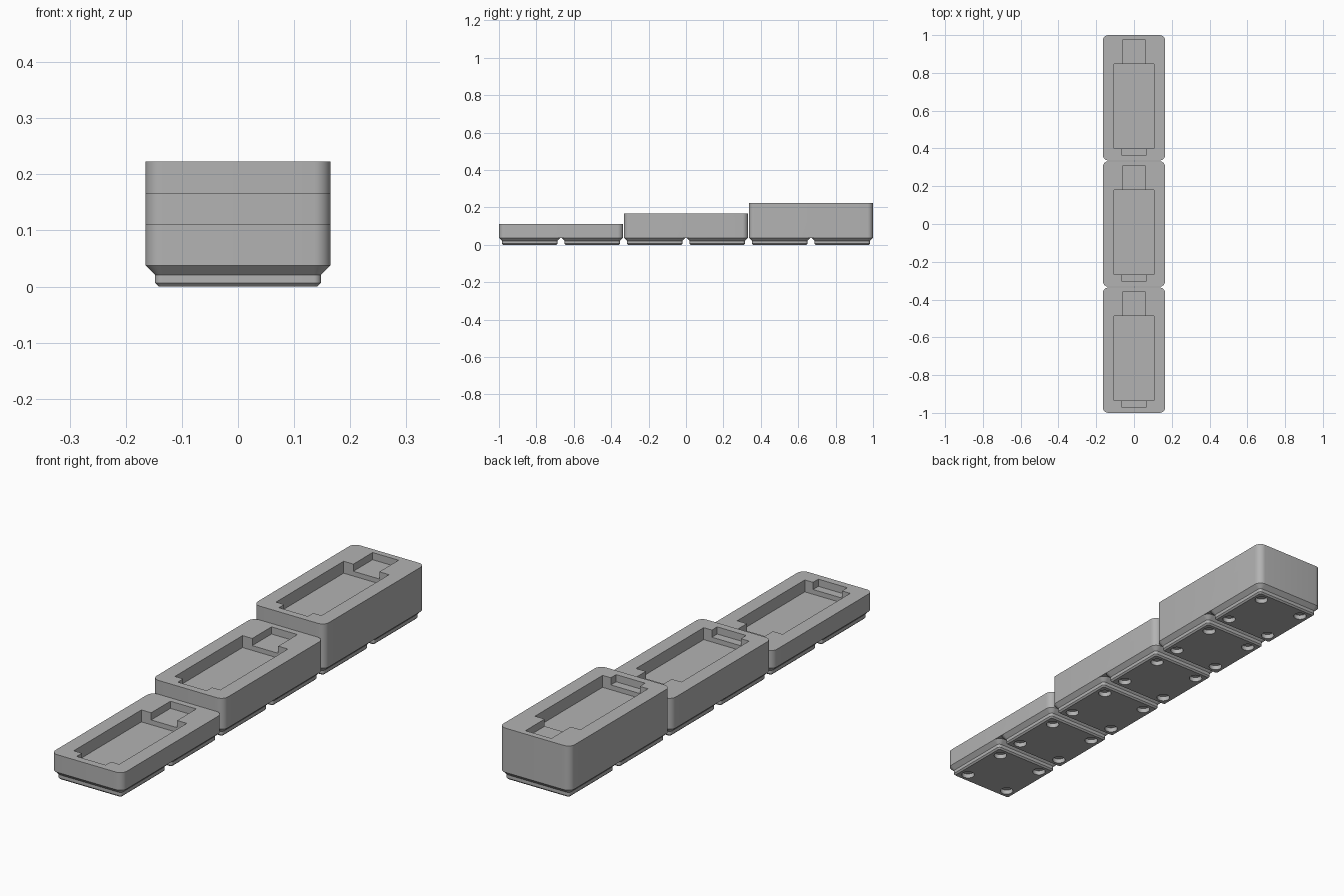
import bpy, bmesh, math

if "Cube" in bpy.data.objects:
    bpy.data.objects.remove(bpy.data.objects["Cube"])

MM = 2 / 251.5          # model units per millimetre of the grid system
PITCH = 42 * MM         # spacing of the feet

grey = bpy.data.materials.new("plain_grey")
grey.diffuse_color = (0.45, 0.45, 0.45, 1)
grey.use_nodes = True
grey.node_tree.nodes["Principled BSDF"].inputs["Base Color"].default_value = grey.diffuse_color


def rounded_ring(hx, hy, r, z, cy=0.0, seg=8):
    """Points of a rounded rectangle at height z."""
    pts = []
    for k, (sx, sy) in enumerate([(1, 1), (-1, 1), (-1, -1), (1, -1)]):
        for i in range(seg + 1):
            a = math.pi / 2 * (k + i / seg)
            pts.append((sx * (hx - r) + r * math.cos(a),
                        cy + sy * (hy - r) + r * math.sin(a), z))
    return pts


def loft(name, rings, location):
    """Solid skinned through a stack of rings, capped at both ends."""
    bm = bmesh.new()
    loops = [[bm.verts.new(p) for p in ring] for ring in rings]
    for lo, hi in zip(loops, loops[1:]):
        n = len(lo)
        for i in range(n):
            j = (i + 1) % n
            bm.faces.new((lo[i], lo[j], hi[j], hi[i]))
    bm.faces.new(loops[0][::-1])
    bm.faces.new(loops[-1])
    return to_object(name, bm, location)


def to_object(name, bm, location):
    mesh = bpy.data.meshes.new(name)
    bm.to_mesh(mesh)
    bm.free()
    mesh.materials.append(grey)
    ob = bpy.data.objects.new(name, mesh)
    ob.location = location
    bpy.context.collection.objects.link(ob)
    return ob


def box(name, x, y0, y1, z0, z1, location):
    ring = lambda z: [(-x, y0, z), (x, y0, z), (x, y1, z), (-x, y1, z)]
    return loft(name, [ring(z0), ring(z1)], location)


def combine(target, tool, operation):
    """Apply one boolean and discard the tool object."""
    bpy.context.view_layer.objects.active = target
    mod = target.modifiers.new("bool", 'BOOLEAN')
    mod.operation, mod.solver, mod.object = operation, 'EXACT', tool
    bpy.ops.object.modifier_apply(modifier=mod.name)
    bpy.data.objects.remove(tool)


def make_bin(name, cy, height):
    loc = (0, cy, 0)
    base = 4.75 * MM
    half_w, half_l = 20.75 * MM, 41.75 * MM

    # block body with rounded corners
    body = loft(name, [rounded_ring(half_w, half_l, 3.75 * MM, z)
                       for z in (base, height)], loc)

    # two stepped feet: half width, corner radius, height
    profile = [(17.8, 0.8, 0), (18.6, 1.6, 0.8), (18.6, 1.6, 2.6), (20.75, 3.75, 4.75)]
    for s in (-1, 1):
        foot = loft("foot", [rounded_ring(h * MM, h * MM, r * MM, z * MM, s * PITCH / 2)
                             for h, r, z in profile], loc)
        combine(body, foot, 'UNION')

    # main pocket and the two shallower end recesses
    top = height + 0.05
    for x, y0, y1, depth in ((0.105, -0.267, 0.18, 0.05),
                             (0.06, 0.15, 0.307, 0.03),
                             (0.067, -0.302, -0.24, 0.03)):
        combine(body, box("pocket", x, y0, y1, height - depth, top, loc), 'DIFFERENCE')

    # round holes under each foot
    bm = bmesh.new()
    for s in (-1, 1):
        for sx in (-1, 1):
            for sy in (-1, 1):
                geo = bmesh.ops.create_cone(bm, cap_ends=True, segments=32,
                                            radius1=3.25 * MM, radius2=3.25 * MM,
                                            depth=4.8 * MM)
                bmesh.ops.translate(bm, verts=geo["verts"],
                                    vec=(sx * 13 * MM, s * PITCH / 2 + sy * 13 * MM, 0))
    combine(body, to_object("holes", bm, loc), 'DIFFERENCE')

    # smooth rounded corners, sharp edges kept
    bpy.ops.object.select_all(action='DESELECT')
    body.select_set(True)
    bpy.context.view_layer.objects.active = body
    bpy.ops.object.shade_smooth_by_angle(angle=math.radians(30))


# three bins of rising height from front to back
for name, i, units in (("low_bin", -1, 14), ("middle_bin", 0, 21), ("tall_bin", 1, 28)):
    make_bin(name, i * 2 * PITCH, units * MM)
